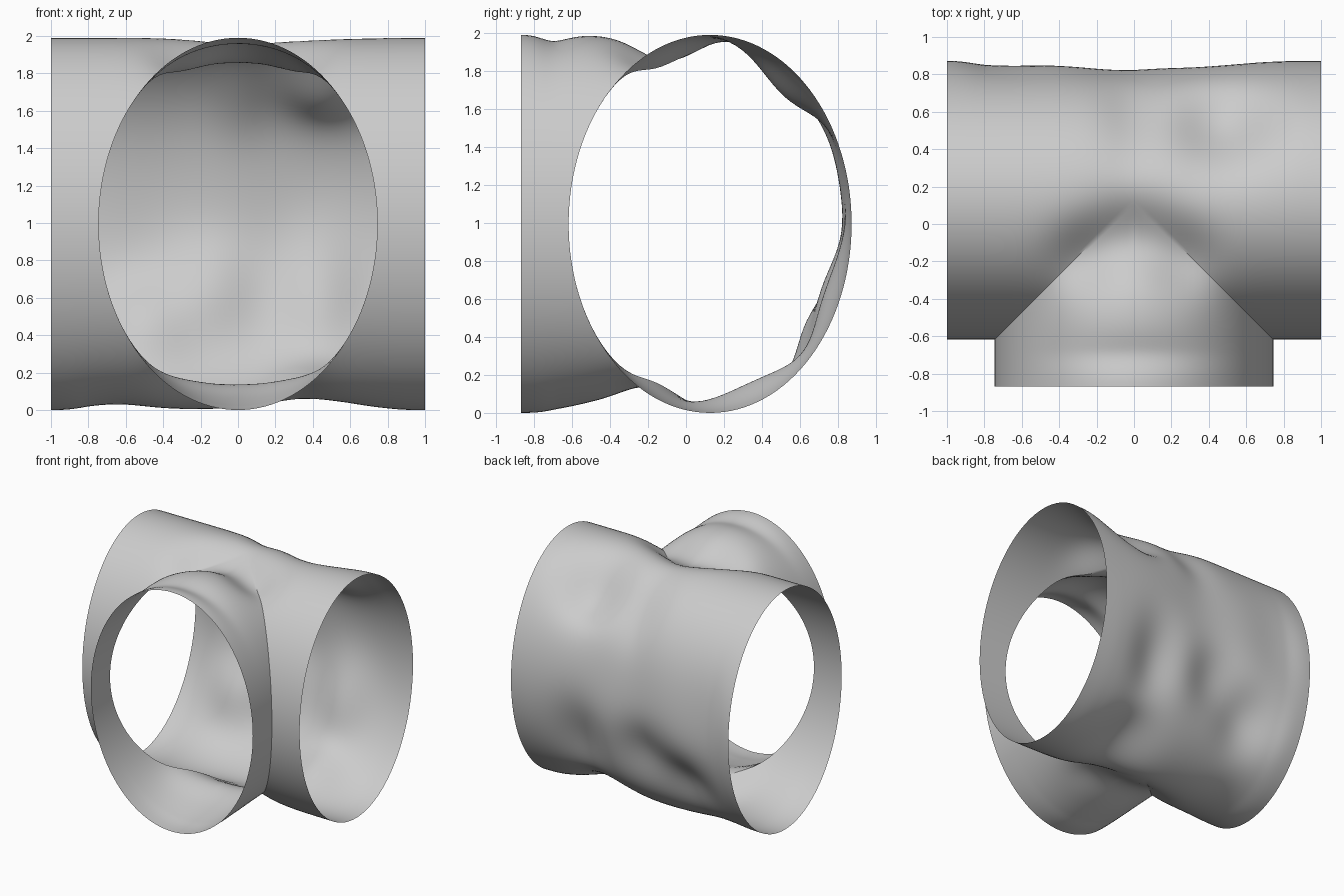
import bpy, bmesh
from math import cos, sin, exp, tau
from mathutils import Vector

if "Cube" in bpy.data.objects:
    bpy.data.objects.remove(bpy.data.objects["Cube"])

RY, RZ, CY, CZ = 0.745, 0.995, 0.127, 0.995   # oval section of both pipes
FRONT = -0.87                                 # open end of the branch
N, M = 128, 44                                # sides, rings

dents = []                                    # centre, spread, push


def oval_z(y, side):
    return CZ + side * RZ * max(0, 1 - ((y - CY) / RY) ** 2) ** 0.5


def crown_dent(side, x, y, width, length, depth):
    # pressed straight down from the top (side 1) or up from below (side -1)
    z = oval_z(y, side) if y > 0 else CZ + side * RZ
    dents.append(((x, y, z), (width, length, 0.3), (0, 0, -side * depth)))


def back_dent(x, z, width, height, depth, lift=0.0):
    # pressed in from the back wall
    y = CY + RY * max(0, 1 - ((z - CZ) / RZ) ** 2) ** 0.5
    dents.append(((x, y, z), (width, 0.3, height), (0, -depth, lift)))


# crotch where the pipes meet
crown_dent(1, 0, -0.08, 0.17, 0.15, 0.12)
crown_dent(1, 0, -0.72, 0.30, 0.09, 0.035)
crown_dent(-1, 0, -0.19, 0.22, 0.14, 0.115)
crown_dent(-1, 0, -0.45, 0.30, 0.17, 0.05)
for s in (-1, 1):
    crown_dent(1, s * 0.27, -0.19, 0.13, 0.13, 0.08)
    crown_dent(-1, s * 0.28, -0.25, 0.12, 0.13, 0.03)
# cross pipe, underside
crown_dent(-1, 0.42, 0.36, 0.19, 0.23, 0.12)
crown_dent(-1, -0.65, 0.15, 0.16, 0.30, 0.03)
# cross pipe, upper back
dents.append(((0.46, 0.53, 1.78), (0.19, 0.2, 0.19), (0, -0.05, -0.135)))
back_dent(0, 1.75, 0.12, 0.25, 0.03, -0.04)
# cross pipe, lower back
back_dent(0.43, 0.60, 0.16, 0.24, 0.09)
back_dent(-0.14, 0.62, 0.18, 0.20, 0.09, 0.03)
back_dent(-0.50, 0.43, 0.18, 0.18, 0.10, 0.04)
back_dent(0, 1.18, 0.28, 0.28, 0.045)
back_dent(-0.70, 1.15, 0.20, 0.30, 0.028)


def dented(p):
    # dents fade out so that the three rims stay true ovals
    w = max(0, min(1, (1 - abs(p.x)) / 0.22, (p.y - FRONT) / 0.2))
    w = w * w * (3 - 2 * w)
    out = p.copy()
    for c, s, push in dents:
        d = sum(((p[i] - c[i]) / s[i]) ** 2 for i in range(3))
        out += Vector(push) * (w * exp(-d / 2))
    return out


def sheet(bm, point):
    rows = [[bm.verts.new(point(tau * i / N, j / M)) for j in range(M + 1)]
            for i in range(N)]
    for i in range(N):
        a, b = rows[i], rows[(i + 1) % N]
        for j in range(M):
            bm.faces.new((a[j], b[j], b[j + 1], a[j + 1]))


def main_half(side):
    def point(t, u):
        r = RY * cos(t)
        x0 = max(0.0, -r)                     # mitre line with the branch
        return Vector((side * (x0 + (1 - x0) * u), CY + r, CZ + RZ * sin(t)))
    return point


def branch(t, u):
    x = RY * cos(t)
    y1 = CY - abs(x)
    return Vector((x, FRONT + (y1 - FRONT) * u, CZ + RZ * sin(t)))


# pipe tee: two halves of the cross pipe plus the front branch, welded
bm = bmesh.new()
for f in (main_half(1), main_half(-1), branch):
    sheet(bm, f)
bmesh.ops.remove_doubles(bm, verts=bm.verts, dist=1e-4)
for v in bm.verts:
    v.co = dented(v.co)
bmesh.ops.recalc_face_normals(bm, faces=bm.faces)
mesh = bpy.data.meshes.new("dented_pipe_tee")
bm.to_mesh(mesh)
bm.free()
tee = bpy.data.objects.new("dented_pipe_tee", mesh)
bpy.context.collection.objects.link(tee)
bpy.context.view_layer.objects.active = tee
tee.select_set(True)
bpy.ops.object.shade_smooth_by_angle(angle=0.6)
